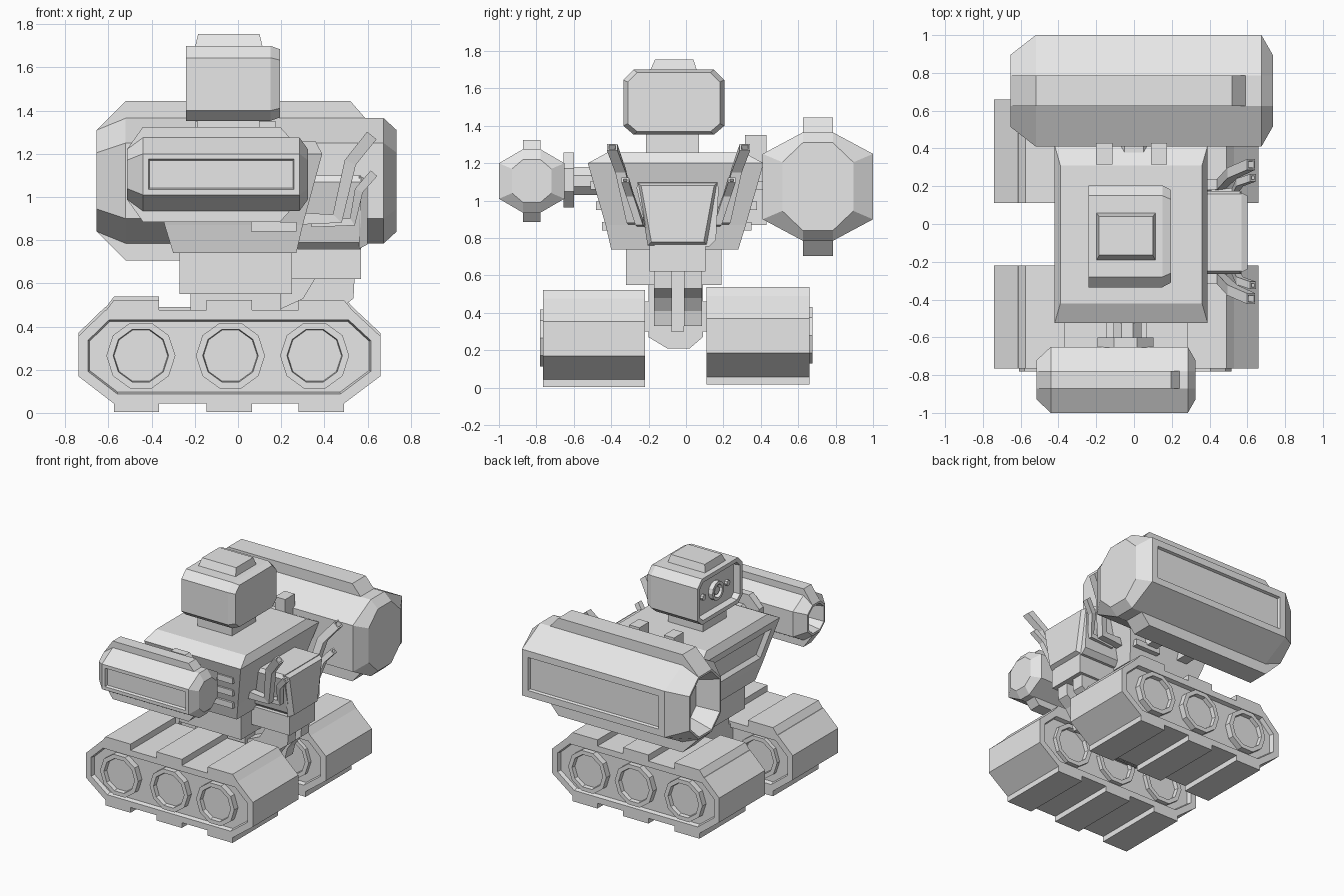
import bpy, bmesh, math
from mathutils import Vector

if "Cube" in bpy.data.objects:
    bpy.data.objects.remove(bpy.data.objects["Cube"], do_unlink=True)

grey = bpy.data.materials.new("plain grey")
grey.use_nodes = True
grey.diffuse_color = (0.8, 0.8, 0.8, 1)
grey.node_tree.nodes["Principled BSDF"].inputs["Base Color"].default_value = (0.8, 0.8, 0.8, 1)


def loft(name, rings, recesses=()):
    """Join rings of points with caps; recesses are (direction, [(inset, depth), ...])."""
    bm = bmesh.new()
    vs = [[bm.verts.new(p) for p in r] for r in rings]
    n = len(vs[0])
    bm.faces.new(vs[0])
    bm.faces.new(vs[-1])
    for a, b in zip(vs, vs[1:]):
        for i in range(n):
            j = (i + 1) % n
            bm.faces.new((a[i], a[j], b[j], b[i]))
    bmesh.ops.recalc_face_normals(bm, faces=bm.faces)
    for direction, steps in recesses:
        d = Vector(direction)
        face = max(bm.faces, key=lambda f: (round(f.normal.dot(d), 2), f.calc_area()))
        for inset, depth in steps:
            bmesh.ops.inset_individual(bm, faces=[face], thickness=inset, depth=depth,
                                       use_even_offset=True)
    mesh = bpy.data.meshes.new(name)
    bm.to_mesh(mesh)
    bm.free()
    mesh.materials.append(grey)
    ob = bpy.data.objects.new(name, mesh)
    bpy.context.collection.objects.link(ob)
    return ob


def prism_y(name, pts, a, b, recesses=()):
    return loft(name, [[(x, y, z) for x, z in pts] for y in (a, b)], recesses)


def prism_x(name, pts, a, b, recesses=()):
    return loft(name, [[(x, y, z) for y, z in pts] for x in (a, b)], recesses)


def stack(name, levels, recesses=()):
    """Rectangles (z, x0, x1, y0, y1) joined upward."""
    return loft(name, [[(x0, y0, z), (x1, y0, z), (x1, y1, z), (x0, y1, z)]
                       for z, x0, x1, y0, y1 in levels], recesses)


def box(name, x0, x1, y0, y1, z0, z1):
    return stack(name, [(z0, x0, x1, y0, y1), (z1, x0, x1, y0, y1)])


def polygon(cx, cz, r, n, turn=0.0):
    return [(cx + r * math.cos(turn + math.tau * i / n),
             cz + r * math.sin(turn + math.tau * i / n)) for i in range(n)]


def octagon(x, cy, cz, hy, hz, fy, fz):
    return [(x, cy + a, cz + b) for a, b in
            ((-hy, -fz), (-fy, -hz), (fy, -hz), (hy, -fz),
             (hy, fz), (fy, hz), (-fy, hz), (-hy, fz))]


# Two tracks with tread plates and sunken wheels
BODY = [(-.74, .17), (-.575, .043), (.49, .043), (.66, .17), (.66, .355),
        (.53, .476), (-.615, .476), (-.74, .355)]
TREADS = [(-.575, -.365, -.615, -.365), (-.147, .065, -.147, .065), (.28, .49, .28, .53)]


def track(side, y0, y1, lift, outward):
    sunk = [(.045, 0), (.008, -.03)]
    parts = [prism_y(side + "_track", BODY, y0, y1, [((0, -1, 0), sunk), ((0, 1, 0), sunk)])]
    for i, (a, b, c, d) in enumerate(TREADS):
        parts.append(prism_y(f"{side}_upper_tread_{i}",
                             [(c, .47), (d, .476), (b, .523), (a, .523)], y0, y1))
        parts.append(box(f"{side}_lower_tread_{i}", a, b, y0, y1, .003, .045))
    lo, hi = (y0 - .015, y1) if outward < 0 else (y0, y1 + .015)
    rim = [(.03, 0), (.004, -.03)]
    for i, x in enumerate((-.45, -.035, .355)):
        parts.append(prism_y(f"{side}_wheel_{i}", polygon(x, .265, .16, 10), lo, hi,
                             [((0, -1, 0), rim), ((0, 1, 0), rim)]))
    for p in parts:
        p.location.z = lift


track("right_side", -.765, -.22, 0, -1)
track("left_side", .11, .66, .015, 1)

# Hull between the tracks, waist and rear struts
prism_x("hull", [(-.2, .27), (-.1, .21), (.02, .21), (.09, .27), (.09, .56), (-.2, .56)], -.22, .2)
for i, y in enumerate((-.49, .09)):
    box(f"track_axle_{i}", -.22, .2, y - (.0 if i else -.2), y + (.06 if i else .29), .3, .46)
box("waist", -.27, .25, -.32, .19, .55, .74)
box("rear_waist", .2, .57, -.195, .105, .62, .76)
STRUT = [(.36, .63), (.54, .63), (.535, .53), (.47, .48), (.42, .41), (.4, .33),
         (.19, .33), (.19, .48), (.3, .53)]
for i, y in enumerate((-.17, -.01)):
    prism_y(f"rear_strut_{i}", STRUT, y, y + .095)
box("strut_core", .15, .36, -.08, -.01, .3, .63)

# Torso with front and rear panels
panel = [(.12, 0), (.03, -.02)]
stack("torso", [(.74, -.3, .27, -.4, .28), (.87, -.34, .3, -.43, .32),
                (1.2, -.42, .39, -.525, .415), (1.257, -.39, .36, -.42, .31)],
      [((-1, 0, -.2), [(.06, 0), (.02, -.03)])])
for i in range(3):
    z = .84 + .11 * i
    for side, y in (("right", -.44 - .03 * i), ("left", .32 + .03 * i)):
        box(f"{side}_vent_slat_{i}", .06, .27 + .02 * i, y - .01, y + .03, z, z + .045)

# Backpack
prism_x("backpack", [(-.16, .755), (.125, .755), (.16, .79), (.175, 1.07), (.16, 1.1),
                     (-.25, 1.1), (-.265, 1.07), (-.2, .79)], .25, .57)
loft("backpack_cover", [[(x, -.045 + s * w, z) for s, w, z in
                         ((-1, a, .76 + g), (1, a, .76 + g), (1, b, 1.1 - g), (-1, b, 1.1 - g))]
                        for x, a, b, g in ((.56, .16, .215, 0), (.6, .14, .195, .02))])


# Exhaust pipes, mirrored across the centre of the body
def pipe(name, path, r):
    pts = [Vector(p) for p in path]
    rings = []
    for i, p in enumerate(pts):
        t = pts[min(i + 1, len(pts) - 1)] - pts[max(i - 1, 0)]
        side = Vector((t.z, 0, -t.x)).normalized() * r
        across = Vector((0, r, 0))
        rings.append([p + side + across, p - side + across, p - side - across, p + side - across])
    loft(name, rings, [(pts[-1] - pts[-2], [(.01, 0), (.003, -.04)])])


for side, s in (("left", 1), ("right", -1)):
    c = -.04
    pipe(side + "_tall_pipe", [(.28, c + s * .24, .9), (.46, c + s * .25, .9),
                               (.52, c + s * .31, 1.16), (.62, c + s * .355, 1.285)], .028)
    pipe(side + "_short_pipe", [(.34, c + s * .2, .88), (.53, c + s * .21, .885),
                                (.56, c + s * .26, 1.03), (.63, c + s * .285, 1.11)], .02)

# Head with a sunken face, eye and cap
box("neck", -.19, .1, -.215, .07, 1.25, 1.36)
HEAD = [(-.335, 1.4), (-.28, 1.353), (.15, 1.353), (.205, 1.4),
        (.205, 1.645), (.15, 1.7), (-.28, 1.7), (-.335, 1.645)]
mid = Vector((-.065, 1.527))
small = [tuple(mid + (Vector(p) - mid) * .91) for p in HEAD]
loft("head", [[(x, y, z) for y, z in ring] for x, ring in
              ((-.24, HEAD), (.15, HEAD), (.195, small))],
     [((-1, 0, 0), [(.03, 0), (.006, -.05)])])
stack("head_cap", [(1.69, -.2, .115, -.195, .06), (1.755, -.185, .1, -.165, .04)])
prism_x("eye", polygon(-.065, 1.525, .07, 12), -.225, -.18, [((-1, 0, 0), [(.02, 0), (.005, -.03)])])
prism_x("eye_lens", polygon(-.065, 1.525, .03, 10), -.215, -.18)
for i, y in enumerate((-.21, .08)):
    prism_x(f"face_stud_{i}", polygon(y, 1.525, .022, 8), -.21, -.18)


# Arm cannons with hollow muzzles, side panels and ridges
def cannon(side, cy, cz, xs, outer, inner, ridge, out, slot):
    rings = [octagon(x, cy, cz, *s) for x, s in zip(xs, (inner, outer, outer, inner))]
    loft(side + "_cannon", rings,
         [((-1, 0, 0), [(.015, 0), (inner[0] * .3, -.16)]),
          ((0, out, 0), [(slot, 0), (.006, -.02)])])
    hz, fy = outer[1], outer[2]
    x1, x2, h = ridge
    for word, s in (("top", 1), ("bottom", -1)):
        pts = [(xs[0], inner[1]), (xs[1], h), (x1, h), (x2, hz), (x2, hz - .03), (xs[1], hz - .03)]
        prism_y(f"{side}_cannon_{word}_ridge", [(x, cz + s * z) for x, z in pts],
                cy - fy, cy + fy)


cannon("left", .705, 1.075, (-.655, -.52, .675, .735), (.295, .29, .08, .175),
       (.19, .235, .08, .13), (.52, .59, .37), 1, .05)
cannon("right", -.825, 1.105, (-.515, -.44, .285, .325), (.175, .17, .046, .095),
       (.105, .115, .046, .065), (.195, .24, .22), -1, .025)

# Shoulder joints
prism_y("right_shoulder_shaft", polygon(-.035, 1.105, .08, 8, math.pi / 8), -.64, -.4)
prism_y("right_shoulder_plate", polygon(-.045, 1.11, .16, 8, math.pi / 8), -.655, -.6)
prism_y("left_shoulder_shaft", polygon(0, 1.1, .13, 8, math.pi / 8), .25, .45)
for i, x in enumerate((-.2, .09)):
    prism_x(f"left_shoulder_bracket_{i}", [(.26, .95), (.31, .87), (.43, .87), (.43, 1.35),
                                           (.315, 1.35), (.315, 1.25), (.26, 1.2)], x, x + .085)
